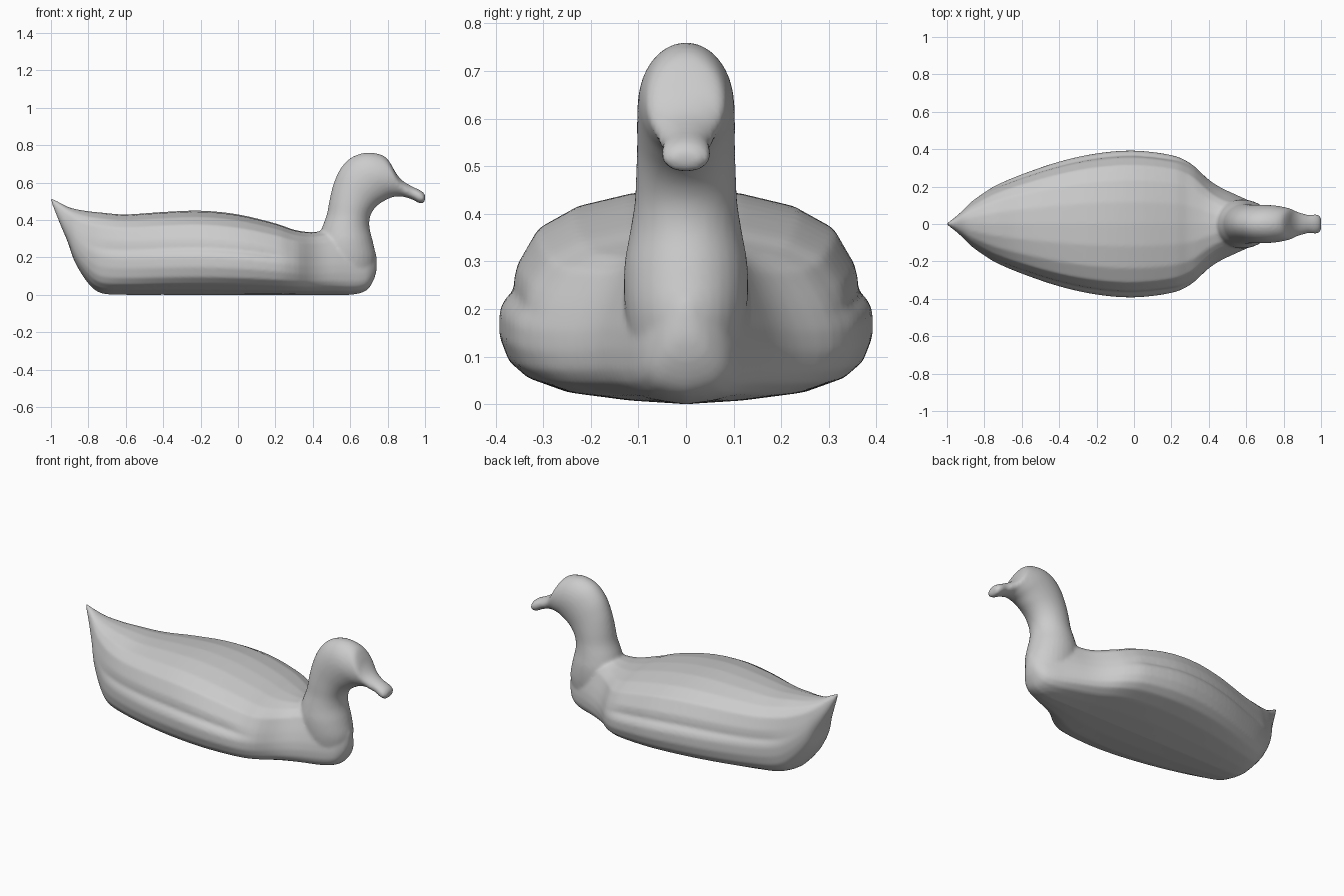
import bpy, bmesh, math

if "Cube" in bpy.data.objects:
    bpy.data.objects.remove(bpy.data.objects["Cube"])


def spline(rows, n):
    """Catmull-Rom resampling of rows of numbers."""
    out = []
    for i in range(len(rows) - 1):
        p0, p1 = rows[max(i - 1, 0)], rows[i]
        p2, p3 = rows[i + 1], rows[min(i + 2, len(rows) - 1)]
        for k in range(n):
            t = k / n
            out.append([0.5 * (2 * b + (c - a) * t + (2 * a - 5 * b + 4 * c - d) * t * t
                               + (3 * b - a - 3 * c + d) * t ** 3)
                        for a, b, c, d in zip(p0, p1, p2, p3)])
    out.append(list(rows[-1]))
    return out


def loft(name, rings):
    """Skin a list of closed rings and cap both ends."""
    bm = bmesh.new()
    vs = [[bm.verts.new(p) for p in r] for r in rings]
    m = len(rings[0])
    for a, b in zip(vs, vs[1:]):
        for j in range(m):
            bm.faces.new((a[j], a[(j + 1) % m], b[(j + 1) % m], b[j]))
    bm.faces.new(vs[0])
    bm.faces.new(vs[-1])
    bmesh.ops.recalc_face_normals(bm, faces=bm.faces)
    me = bpy.data.meshes.new(name)
    bm.to_mesh(me)
    bm.free()
    ob = bpy.data.objects.new(name, me)
    bpy.context.collection.objects.link(ob)
    return ob


def step(a, b, x):
    t = min(max((x - a) / (b - a), 0), 1)
    return t * t * (3 - 2 * t)


# Body: stations (x, half width, top z, bottom z)
stations = [
    (-1.003, .004, .525, .505), (-.98, .02, .508, .45), (-.95, .042, .492, .375),
    (-.91, .078, .471, .28), (-.87, .118, .459, .17), (-.8, .168, .447, .06),
    (-.73, .21, .44, .008), (-.6, .265, .43, 0), (-.4, .333, .443, 0),
    (-.2, .377, .45, 0), (0, .392, .43, 0), (.2, .368, .382, 0), (.3, .325, .348, 0),
    (.4, .25, .335, 0), (.5, .197, .35, 0), (.6, .147, .345, 0), (.66, .117, .32, .01),
    (.7, .09, .29, .035), (.73, .05, .24, .09), (.742, .015, .2, .14)]
# Half cross-section as fractions of width and height, with the wing groove
half = [(0, 0), (.32, .02), (.64, .06), (.85, .13), (.95, .21), (1, .33), (1, .45),
        (.975, .5), (.922, .55), (.922, .6), (.905, .67), (.8, .83), (.6, .925),
        (.3, .985), (0, 1)]
plain = {7: .985, 8: .965, 9: .945}


def body_ring(x, w, top, bot):
    groove = step(-.85, -.65, x) * (1 - step(.15, .35, x))
    narrow = step(.3, .5, x)
    pts = []
    for i, (u, v) in enumerate(half):
        if i in plain:
            u = plain[i] + (u - plain[i]) * groove
        u *= 1 - .3 * narrow * v
        pts.append((x, max(u, 0) * w, bot + v * (top - bot)))
    return pts + [(a, -b, c) for a, b, c in pts[-2:0:-1]]


body = loft("duck_decoy", [body_ring(*s) for s in spline(stations, 4)])

# Neck, head and bill: rear/top point, front/under point, half width
sections = [
    (.43, .08, .72, .08, .11), (.42, .2, .738, .19, .128), (.43, .29, .722, .28, .13),
    (.45, .36, .703, .36, .118), (.475, .43, .706, .415, .108),
    (.49, .51, .725, .455, .105), (.51, .59, .755, .485, .103),
    (.545, .67, .79, .506, .103), (.6, .73, .82, .52, .102), (.67, .758, .845, .525, .098),
    (.74, .756, .86, .525, .09), (.79, .735, .87, .526, .083), (.82, .695, .88, .525, .076),
    (.845, .65, .892, .522, .067), (.88, .61, .91, .517, .059),
    (.93, .58, .937, .507, .049), (.97, .561, .962, .493, .053),
    (.993, .545, .983, .487, .048), (1.003, .525, .996, .495, .032)]


def neck_ring(xa, za, xb, zb, w, n=32):
    pts = []
    for i in range(n):
        a = 2 * math.pi * i / n
        c = (1 + math.cos(a)) / 2
        pts.append((xb + (xa - xb) * c, w * math.sin(a), zb + (za - zb) * c))
    return pts


neck = loft("neck_and_head", [neck_ring(*s) for s in spline(sections, 4)])

# Fuse the parts into one carved surface
bpy.ops.object.select_all(action='DESELECT')
neck.select_set(True)
body.select_set(True)
bpy.context.view_layer.objects.active = body
bpy.ops.object.join()
remesh = body.modifiers.new("fuse", 'REMESH')
remesh.mode = 'VOXEL'
remesh.voxel_size = .009
remesh.use_smooth_shade = True
soft = body.modifiers.new("soften", 'SMOOTH')
soft.factor = .5
soft.iterations = 6
